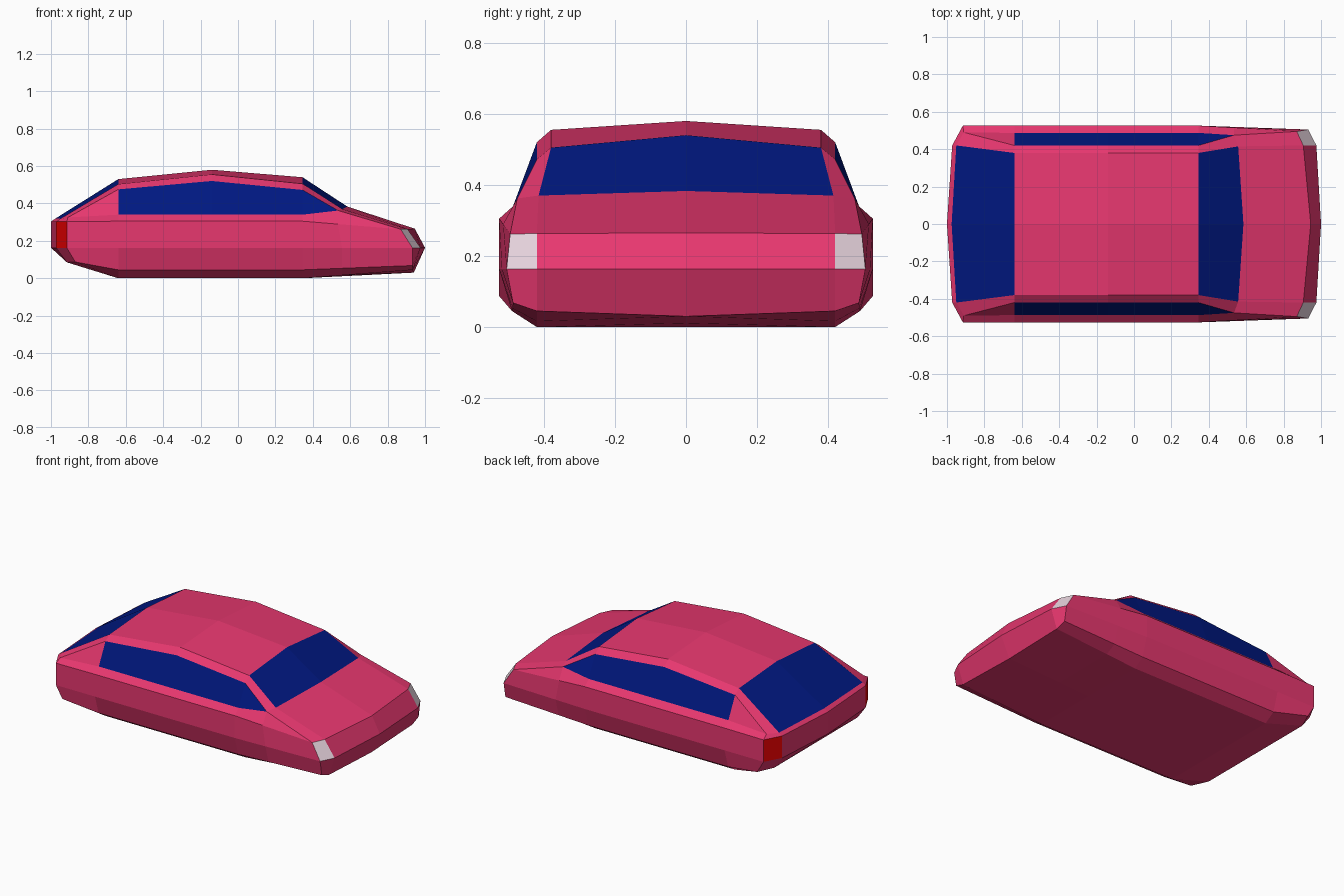
import bpy, bmesh
from mathutils import Vector

if "Cube" in bpy.data.objects:
    bpy.data.objects.remove(bpy.data.objects["Cube"])

# Flat colours
COLOURS = {
    "body_pink": (0.83, 0.04, 0.165),
    "window_blue": (0.0, 0.009, 0.22),
    "headlight_grey": (0.8, 0.66, 0.73),
    "taillight_red": (0.8, 0.0, 0.0),
}
BODY, GLASS, HEAD, TAIL = range(4)


def cabin_section(x, roof, rail, cant):
    """Half section: roof centre, roof edge, window top, window sill, shoulder,
    belt, lower side, floor edge, floor centre."""
    yz = [(0, roof), (0.38, rail), (0.42, cant), (0.487, 0.34), (0.526, 0.305),
          (0.526, 0.163), (0.49, 0.045), (0.42, 0), (0, 0)]
    return [Vector((x, y, z)) for y, z in yz]


# Sections from tail to nose
c_pillar = (-0.91, 0.49, 0.325)
tail = [Vector(p) for p in (
    (-0.975, 0, 0.32), (-0.95, 0.42, 0.318), c_pillar, c_pillar,
    (-0.915, 0.526, 0.303), (-0.915, 0.526, 0.163), (-0.87, 0.526, 0.087),
    (-0.915, 0.42, 0.085), (-0.915, 0, 0.085))]
rear_roof = cabin_section(-0.64, 0.53, 0.503, 0.475)
mid_roof = cabin_section(-0.14, 0.58, 0.555, 0.52)
front_roof = cabin_section(0.345, 0.54, 0.505, 0.472)
lamp_top = (0.87, 0.495, 0.262)
nose = [Vector(p) for p in (
    (0.945, 0, 0.265), (0.905, 0.42, 0.263), lamp_top, lamp_top, lamp_top,
    (0.932, 0.505, 0.163), (0.932, 0.487, 0.068), (0.935, 0.42, 0.045),
    (0.94, 0, 0.03))]
a_pillar = Vector((0.535, 0.475, 0.362))
cowl = [Vector((0.585, 0, 0.383)), Vector((0.557, 0.415, 0.37)), a_pillar, a_pillar]
cowl += [a.lerp(b, 0.36) for a, b in zip(front_roof[4:], nose[4:])]
sections = [tail, rear_roof, mid_roof, front_roof, cowl, nose]

# Glass by (section gap, row): rear screen, side windows, windscreen
glass = {(0, 0), (1, 2), (2, 2), (3, 2), (3, 0)}

panels = []
for i, (a, b) in enumerate(zip(sections, sections[1:])):
    for j in range(8):
        mat = GLASS if (i, j) in glass else BODY
        panels.append(([a[j], a[j + 1], b[j + 1], b[j]], mat))


def end_cap(s, top, bottom, lamp):
    """Bumper face, corner lamp and lower panels closing one end."""
    t0, t1 = top
    b0, b1 = bottom
    panels.extend([
        ([t0, t1, b1, b0], BODY), ([t1, s[4], s[5], b1], lamp),
        ([b0, b1, s[7], s[8]], BODY), ([b1, s[5], s[6], s[7]], BODY)])


# Tail with small deck lip under the rear screen
rt = [Vector((-1, 0, 0.303)), Vector((-0.972, 0.42, 0.303))]
rb = [Vector((-1, 0, 0.163)), Vector((-0.972, 0.42, 0.163))]
panels.append(([tail[0], tail[1], rt[1], rt[0]], BODY))
panels.append(([tail[1], tail[2], tail[4], rt[1]], BODY))
end_cap(tail, rt, rb, TAIL)
# Nose
end_cap(nose, nose[:2], [Vector((1, 0, 0.163)), Vector((0.975, 0.42, 0.163))], HEAD)

# Build both mirrored halves, sharing vertices
bm = bmesh.new()
cache = {}


def vert(p, side):
    key = (round(p.x, 4), round(p.y * side, 4) + 0.0, round(p.z, 4))
    if key not in cache:
        cache[key] = bm.verts.new(key)
    return cache[key]


for side in (1, -1):
    for points, mat in panels:
        vs = list(dict.fromkeys(vert(p, side) for p in points))
        if len(vs) > 2:
            bm.faces.new(vs).material_index = mat
bmesh.ops.recalc_face_normals(bm, faces=bm.faces[:])

mesh = bpy.data.meshes.new("car_body")
bm.to_mesh(mesh)
bm.free()
for name, rgb in COLOURS.items():
    m = bpy.data.materials.new(name)
    m.diffuse_color = (*rgb, 1)
    m.use_nodes = True
    m.node_tree.nodes["Principled BSDF"].inputs["Base Color"].default_value = m.diffuse_color
    mesh.materials.append(m)
bpy.context.collection.objects.link(bpy.data.objects.new("car_body", mesh))
